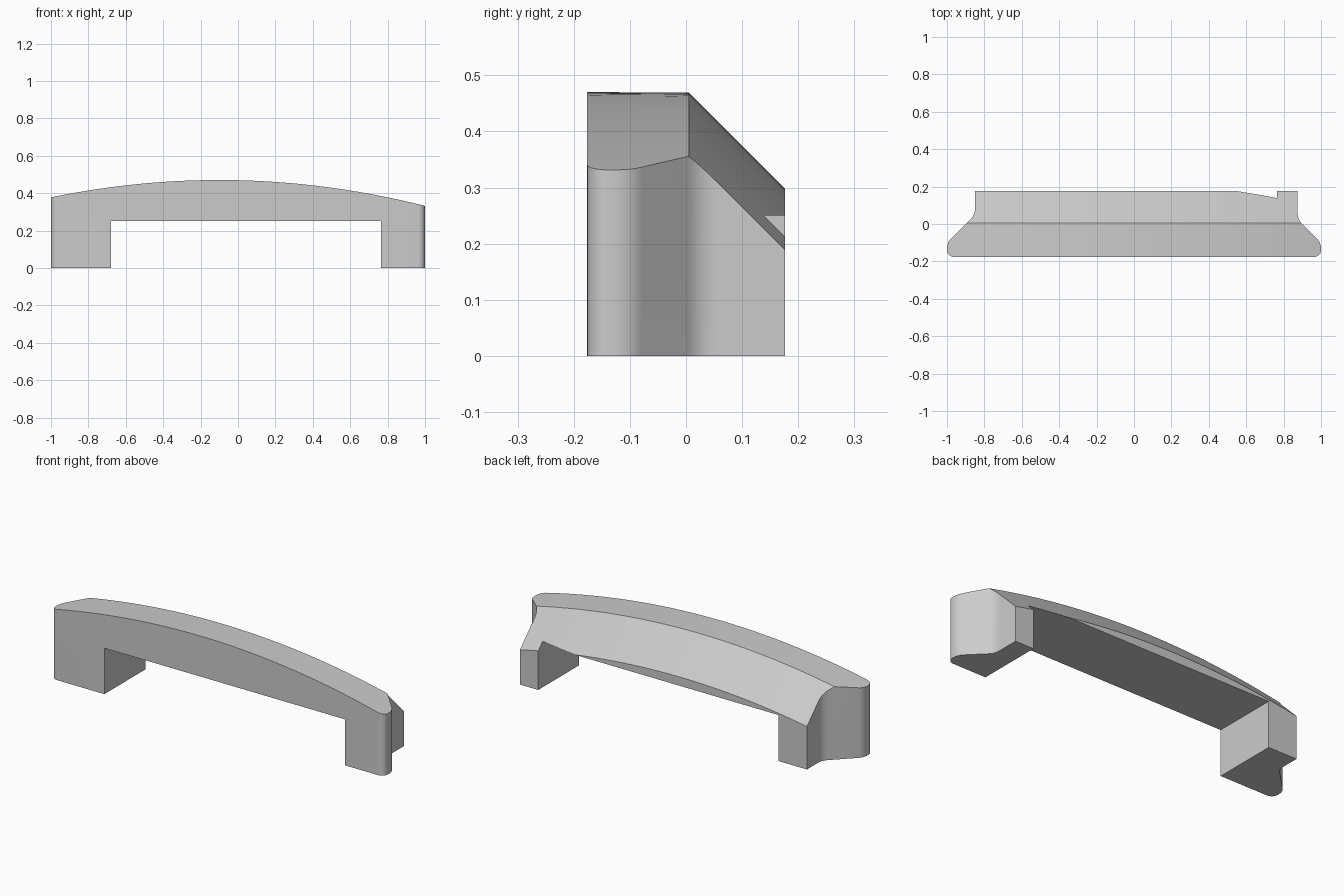
import bpy, bmesh, math
from mathutils import Vector

cube = bpy.data.objects.get("Cube")
if cube:
    bpy.data.objects.remove(cube, do_unlink=True)

BACK, RIDGE = 0.176, 0.005

grey = bpy.data.materials.new("plain grey")
grey.use_nodes = True
grey.diffuse_color = (0.6, 0.6, 0.6, 1)
grey.node_tree.nodes["Principled BSDF"].inputs["Base Color"].default_value = grey.diffuse_color


def crown(x):
    """Height of the arched top."""
    return 0.471 - 0.1145 * (x + 0.1) ** 2


def fillet(a, corner, b, t, steps=8):
    """Points rounding a corner, starting t before it and ending t after it."""
    a, c, b = Vector(a), Vector(corner), Vector(b)
    d1, d2 = (a - c).normalized(), (b - c).normalized()
    if t == 0:
        return [c]
    half = d1.angle(d2) / 2
    radius = t * math.tan(half)
    centre = c + (d1 + d2).normalized() * (t / math.cos(half))
    start, end = c + d1 * t - centre, c + d2 * t - centre
    sweep = math.pi - 2 * half
    return [centre + (start * math.sin((1 - k / steps) * sweep)
                      + end * math.sin(k / steps * sweep)) / math.sin(sweep)
            for k in range(steps + 1)]


def loft(name, rings):
    """Closed solid through matching rings of points."""
    bm = bmesh.new()
    loops = [[bm.verts.new(p) for p in ring] for ring in rings]
    n = len(loops[0])
    for r, s in zip(loops, loops[1:]):
        for i in range(n):
            j = (i + 1) % n
            bm.faces.new((r[i], r[j], s[j], s[i]))
    bm.faces.new(loops[0])
    bm.faces.new(loops[-1])
    bmesh.ops.recalc_face_normals(bm, faces=bm.faces)
    mesh = bpy.data.meshes.new(name)
    bm.to_mesh(mesh)
    bm.free()
    mesh.materials.append(grey)
    obj = bpy.data.objects.new(name, mesh)
    bpy.context.collection.objects.link(obj)
    return obj


# Plan outline: wide front, angled flanks, narrower back
corners = [(-1, -BACK, 0.036), (1, -BACK, 0.036), (1, -0.1, 0.03),
           (0.875, 0.025, 0.03), (0.875, BACK, 0), (-0.85, BACK, 0),
           (-0.85, 0.05, 0.03), (-1, -0.1, 0.03)]
plan = []
for i, (x, y, t) in enumerate(corners):
    plan += fillet(corners[i - 1][:2], (x, y), corners[(i + 1) % len(corners)][:2], t)
handle = loft("handle", [[(p.x, p.y, z) for p in plan] for z in (0, 0.6)])

# Opening between the two legs
opening = loft("opening_cutter", [[(x, y, z) for x, z in
               ((-0.68, -0.1), (0.765, -0.1), (0.765, 0.25), (-0.68, 0.25))]
               for y in (-0.4, 0.4)])

# Arched top with a 45 degree slope falling to the back
rings = []
for k in range(49):
    x = -1.1 + 2.2 * k / 48
    z = crown(x)
    rings.append([(x, -0.3, z), (x, RIDGE, z - 0.002), (x, 0.3, z + RIDGE - 0.302),
                  (x, 0.3, 1), (x, -0.3, 1)])
arch = loft("arch_cutter", rings)

for cutter in (opening, arch):
    cutter.hide_render = True
    cutter.hide_set(True)
    cutter.display_type = 'WIRE'
    mod = handle.modifiers.new(cutter.name, 'BOOLEAN')
    mod.operation = 'DIFFERENCE'
    mod.solver = 'EXACT'
    mod.object = cutter

# Apply the cuts, drop the cutters and smooth the curved faces
bpy.context.view_layer.objects.active = handle
handle.select_set(True)
for mod in list(handle.modifiers):
    bpy.ops.object.modifier_apply(modifier=mod.name)
for cutter in (opening, arch):
    bpy.data.objects.remove(cutter, do_unlink=True)
bpy.ops.object.shade_smooth_by_angle(angle=math.radians(25))
